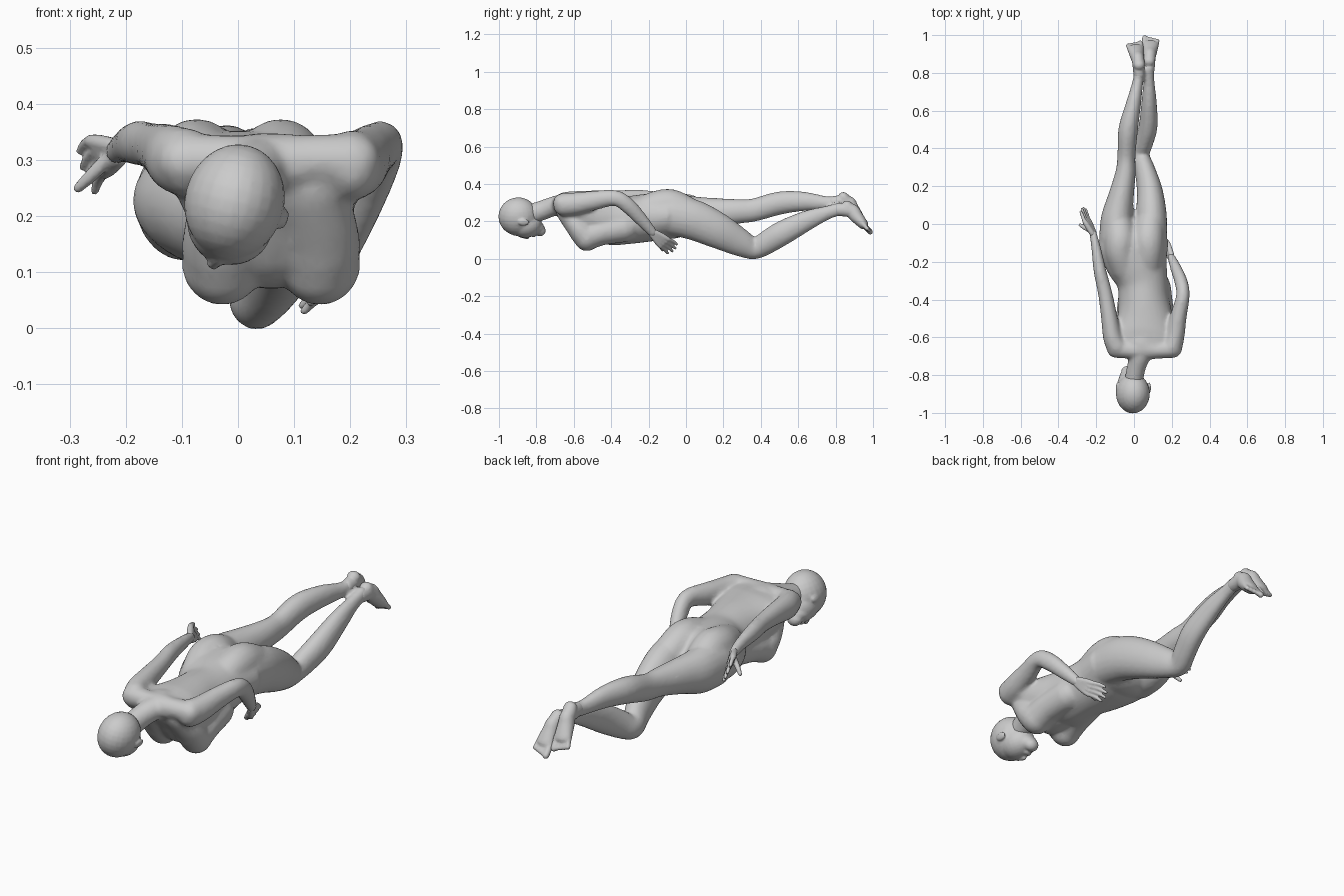
import bpy, bmesh, math
from mathutils import Vector, Matrix

bm = bmesh.new()


def spline(p, sub=4):
    """Catmull-Rom interpolation of rows (x, y, z, half width, half depth)."""
    out = []
    for i in range(len(p) - 1):
        a, b, c, d = p[max(i - 1, 0)], p[i], p[i + 1], p[min(i + 2, len(p) - 1)]
        for s in range(sub):
            t = s / sub
            out.append([0.5 * (2 * b[k] + (c[k] - a[k]) * t
                        + (2 * a[k] - 5 * b[k] + 4 * c[k] - d[k]) * t * t
                        + (3 * b[k] - a[k] - 3 * c[k] + d[k]) * t ** 3) for k in range(5)])
    out.append(list(p[-1]))
    return out


def limb(rows, n=20):
    """Round-ended tube with elliptical sections."""
    rows = [tuple(r) + (r[3],) if len(r) == 4 else tuple(r) for r in rows]
    pts = spline(rows)
    secs = []
    for i, q in enumerate(pts):
        t = (Vector(pts[min(i + 1, len(pts) - 1)][:3]) - Vector(pts[max(i - 1, 0)][:3])).normalized()
        secs.append((Vector(q[:3]), t, q[3], q[4]))

    def cap(sec, sign):
        c, t, w, h = sec
        r = min(w, h)
        return [(c + t * sign * r * f, t, w * s, h * s) for f, s in ((0.5, 0.87), (0.85, 0.53), (0.98, 0.2))]
    secs = cap(secs[0], -1)[::-1] + secs + cap(secs[-1], 1)
    rings = []
    for c, t, w, h in secs:
        u = (Vector((1, 0, 0)) - t * t.x).normalized()
        v = t.cross(u)
        rings.append([bm.verts.new(c + u * w * math.cos(2 * math.pi * k / n)
                                   + v * h * math.sin(2 * math.pi * k / n)) for k in range(n)])
    for a, b in zip(rings, rings[1:]):
        for k in range(n):
            bm.faces.new((a[k], a[(k + 1) % n], b[(k + 1) % n], b[k]))
    bm.faces.new(rings[0][::-1])
    bm.faces.new(rings[-1])


def ball(c, r, tilt=0.0):
    m = Matrix.Translation(c) @ Matrix.Rotation(tilt, 4, 'Y') @ Matrix.Diagonal((*r, 1))
    bmesh.ops.create_uvsphere(bm, u_segments=24, v_segments=14, radius=1, matrix=m)


def finish(name, voxel, smooth, ratio):
    """Fuse everything built so far into one smooth object."""
    bmesh.ops.recalc_face_normals(bm, faces=bm.faces)
    mesh = bpy.data.meshes.new(name)
    bm.to_mesh(mesh)
    bm.clear()
    ob = bpy.data.objects.new(name, mesh)
    bpy.context.collection.objects.link(ob)
    fuse = ob.modifiers.new("fuse", 'REMESH')
    fuse.mode, fuse.voxel_size, fuse.use_smooth_shade = 'VOXEL', voxel, True
    relax = ob.modifiers.new("relax", 'SMOOTH')
    relax.factor, relax.iterations = 0.5, smooth
    ob.modifiers.new("simplify", 'DECIMATE').ratio = ratio


def hand(name, wrist, knuckle, tip, side, thumb):
    """Palm, four fingers fanned along 'side', and a thumb."""
    w, k, t, s, th = map(Vector, (wrist, knuckle, tip, side, thumb))
    for i in range(4):
        o = s * (i - 1.5)
        limb([(*w.lerp(k, -0.1) + o * 0.35, 0.015), (*w.lerp(k, 0.6) + o * 0.75, 0.015), (*k + o * 0.95, 0.012)], 10)
        e = k.lerp(t, (0.85, 1.0, 0.97, 0.78)[i])
        limb([(*k + o * 0.95, 0.0105), (*k.lerp(e, 0.55) + o * 1.05 + Vector((0, 0, 0.004)), 0.0095),
              (*e + o * 1.15, 0.0075)], 10)
    limb([(*w.lerp(k, 0.1), 0.014), (*w.lerp(th, 0.65), 0.012), (*th, 0.009)], 10)
    finish(name, 0.004, 3, 0.3)


def foot(name, ankle, heel, ball_c, toe, big):
    """Ankle, heel, arch and five toes; 'big' is the side of the big toe."""
    a, h, b, t = map(Vector, (ankle, heel, ball_c, toe))
    limb([(*a, 0.030, 0.034), (*h.lerp(b, 0.25), 0.033, 0.038), (*h.lerp(b, 0.55), 0.037, 0.036), (*b, 0.043, 0.027)])
    limb([(*h, 0.031, 0.029), (*h.lerp(b, 0.5), 0.035, 0.034), (*b, 0.042, 0.027)])
    for i in range(5):
        x = Vector((big * (0.030 - 0.0155 * i), 0, 0))
        r = 0.015 if i == 0 else 0.0115
        limb([(*b + x, r), (*b.lerp(t, 1.0 - 0.1 * i) + x * 1.1, r)], 10)
    finish(name, 0.005, 4, 0.3)


# torso from hips to neck base
limb([(0.005, -0.05, 0.215, 0.152, 0.095), (-0.003, -0.10, 0.228, 0.186, 0.122),
      (0.014, -0.20, 0.22, 0.166, 0.128), (0.043, -0.30, 0.208, 0.136, 0.128),
      (0.052, -0.40, 0.207, 0.134, 0.134), (0.058, -0.50, 0.224, 0.148, 0.124),
      (0.052, -0.60, 0.260, 0.165, 0.094), (0.046, -0.66, 0.292, 0.150, 0.057)], 32)
# lower belly between the hips
ball((0.0, -0.08, 0.195), (0.165, 0.12, 0.088))
# neck and shoulder slopes
limb([(0.045, -0.63, 0.29, 0.085, 0.06), (0.03, -0.70, 0.283, 0.058, 0.053),
      (0.012, -0.76, 0.262, 0.05, 0.053), (-0.003, -0.84, 0.235, 0.05, 0.055)])
for x in (-0.095, 0.205):
    limb([(0.04, -0.675, 0.303, 0.04), (x, -0.66, 0.298, 0.05)])
# bust: blended up to the collar and back to the ribs, shallow between
for x in (-0.028, 0.146):
    ball((x, -0.53, 0.116), (0.073, 0.07, 0.075))
    limb([(x * 0.8 + 0.012, -0.645, 0.25, 0.062, 0.05), (x, -0.58, 0.168, 0.07, 0.06), (x, -0.53, 0.122, 0.07),
          (x * 0.9 + 0.006, -0.45, 0.142, 0.072, 0.07), (x * 0.7 + 0.018, -0.33, 0.163, 0.075, 0.075)])
limb([(0.058, -0.63, 0.25, 0.08, 0.05), (0.058, -0.57, 0.18, 0.08, 0.065), (0.06, -0.52, 0.145, 0.08, 0.075),
      (0.056, -0.42, 0.155, 0.08, 0.075)])
# buttocks: fading into the lower back and thighs
for x in (-0.073, 0.076):
    limb([(x * 0.7 + 0.01, -0.24, 0.262, 0.08, 0.07), (x, -0.15, 0.280, 0.080, 0.086),
          (x, -0.08, 0.280, 0.084, 0.092), (x * 1.1, 0.0, 0.252, 0.076, 0.084)])
# right leg, knee lowered
limb([(0.095, -0.08, 0.235, 0.080, 0.108), (0.092, 0.04, 0.208, 0.082, 0.108),
      (0.084, 0.17, 0.150, 0.069, 0.096), (0.056, 0.29, 0.086, 0.054, 0.075),
      (0.032, 0.365, 0.053, 0.050, 0.056), (0.052, 0.43, 0.086, 0.049, 0.063),
      (0.075, 0.52, 0.140, 0.050, 0.066), (0.080, 0.65, 0.206, 0.040, 0.054),
      (0.079, 0.76, 0.248, 0.029, 0.037), (0.079, 0.83, 0.268, 0.029, 0.035)])
# left leg, straighter
limb([(-0.095, -0.08, 0.228, 0.090, 0.108), (-0.090, 0.03, 0.230, 0.085, 0.106),
      (-0.070, 0.14, 0.242, 0.069, 0.085), (-0.045, 0.27, 0.253, 0.054, 0.067),
      (-0.040, 0.36, 0.260, 0.048, 0.062), (-0.031, 0.50, 0.298, 0.052, 0.062),
      (-0.004, 0.63, 0.307, 0.041, 0.052), (0.020, 0.75, 0.298, 0.029, 0.037),
      (0.028, 0.81, 0.303, 0.029, 0.035)])
# left arm, resting along the back
limb([(-0.090, -0.65, 0.295, 0.055, 0.062), (-0.113, -0.60, 0.302, 0.051, 0.060),
      (-0.130, -0.50, 0.314, 0.044, 0.052), (-0.152, -0.37, 0.325, 0.038, 0.042),
      (-0.180, -0.25, 0.330, 0.034, 0.040), (-0.202, -0.12, 0.325, 0.025, 0.030),
      (-0.217, -0.05, 0.315, 0.020, 0.024)])
# right arm, bent down past the waist
limb([(0.200, -0.655, 0.29, 0.055, 0.063), (0.217, -0.59, 0.295, 0.051, 0.060),
      (0.235, -0.49, 0.312, 0.044, 0.052), (0.259, -0.38, 0.325, 0.036, 0.043),
      (0.250, -0.31, 0.284, 0.035, 0.042), (0.222, -0.235, 0.205, 0.029, 0.035),
      (0.197, -0.175, 0.137, 0.021, 0.025)])
finish("body", 0.009, 9, 0.45)

# head: skull, face, jaw, nose, lips and ears
ball((-0.006, -0.897, 0.226), (0.089, 0.106, 0.103), 0.25)
ball((-0.014, -0.860, 0.187), (0.077, 0.090, 0.074), 0.3)
limb([(-0.018, -0.90, 0.170, 0.055, 0.05), (-0.022, -0.85, 0.172, 0.062, 0.057),
      (-0.028, -0.80, 0.164, 0.051, 0.044), (-0.033, -0.782, 0.152, 0.036, 0.032)])
limb([(-0.034, -0.885, 0.124, 0.011), (-0.044, -0.848, 0.116, 0.012)], 10)
ball((-0.037, -0.815, 0.125), (0.022, 0.013, 0.010))
for x, z in ((-0.086, 0.235), (0.080, 0.195)):
    ball((x, -0.868, z), (0.009, 0.030, 0.019), 0.3)
finish("head", 0.005, 5, 0.25)

hand("left_hand", (-0.219, -0.045, 0.313), (-0.252, 0.02, 0.305), (-0.272, 0.082, 0.275), (-0.008, -0.002, 0.020),
     (-0.285, -0.005, 0.25))
hand("right_hand", (0.195, -0.17, 0.132), (0.170, -0.115, 0.085), (0.117, -0.065, 0.048), (0.004, 0.015, 0.013),
     (0.130, -0.125, 0.048))
foot("right_foot", (0.079, 0.815, 0.263), (0.08, 0.862, 0.282), (0.088, 0.947, 0.185), (0.09, 0.985, 0.144), -1)
foot("left_foot", (0.027, 0.79, 0.302), (0.027, 0.842, 0.328), (0.008, 0.926, 0.22), (0.0, 0.957, 0.175), 1)
